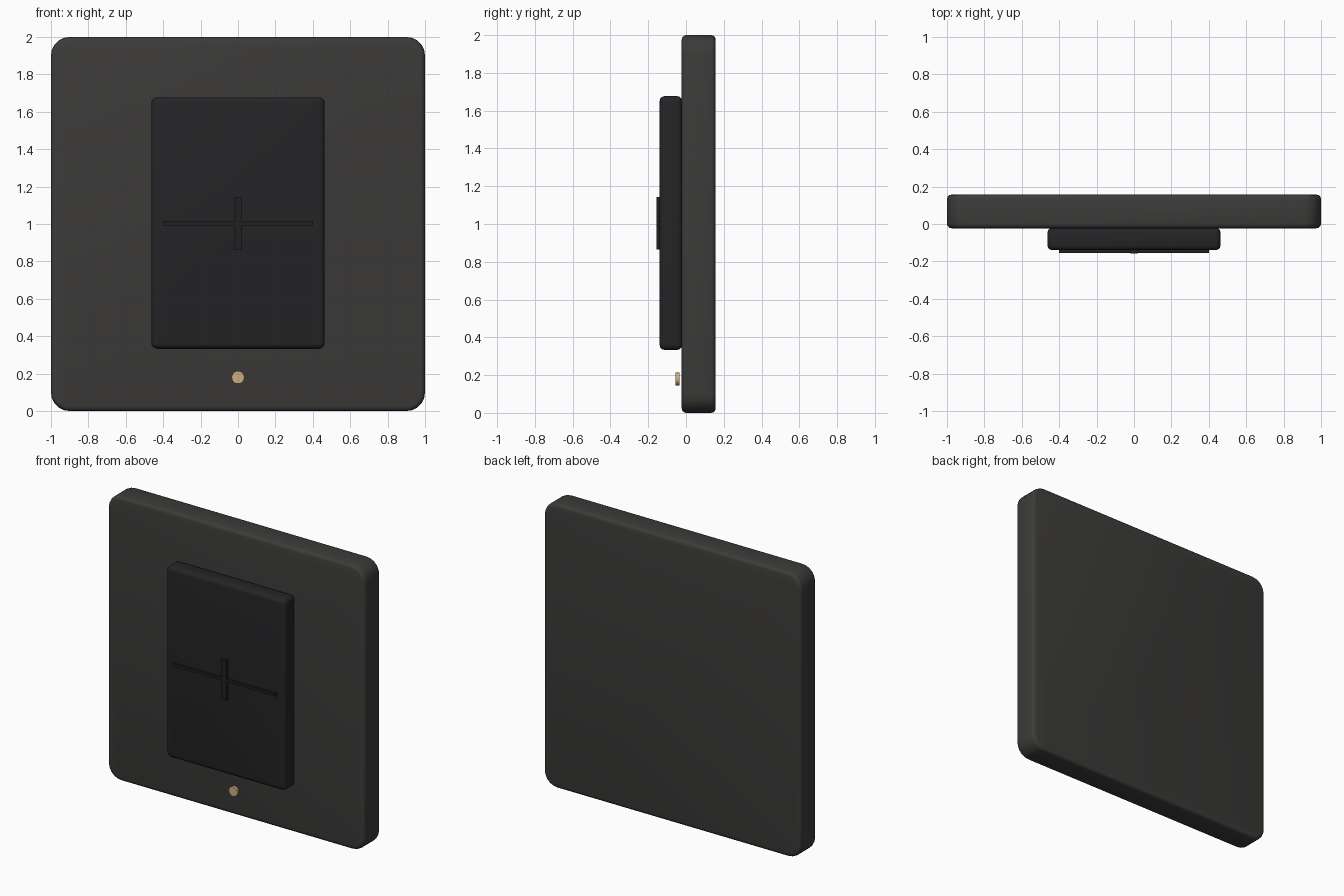
import bpy, bmesh, math
from mathutils import Matrix

if "Cube" in bpy.data.objects:
    bpy.data.objects.remove(bpy.data.objects["Cube"])


def material(name, rgb):
    m = bpy.data.materials.new(name)
    m.diffuse_color = (*rgb, 1)
    m.use_nodes = True
    m.node_tree.nodes["Principled BSDF"].inputs["Base Color"].default_value = m.diffuse_color
    return m


def box(name, x, y, z, mat, corner=0.0, edge=0.0, segs=3):
    """Box from (min, max) ranges; corner rounds the outline, edge softens the rims."""
    bm = bmesh.new()
    bmesh.ops.create_cube(bm, size=1)
    for v in bm.verts:
        for i, (lo, hi) in enumerate((x, y, z)):
            v.co[i] = lo if v.co[i] < 0 else hi
    if corner:
        along_y = [e for e in bm.edges
                   if abs(e.verts[0].co.y - e.verts[1].co.y) > 1e-4]
        bmesh.ops.bevel(bm, geom=along_y, offset=corner, segments=5,
                        profile=0.5, affect='EDGES')
    if edge:
        rims = [e for e in bm.edges
                if abs(e.verts[0].co.y - e.verts[1].co.y) < 1e-4]
        bmesh.ops.bevel(bm, geom=rims, offset=edge, segments=segs,
                        profile=0.5, affect='EDGES')
    return finish(name, bm, mat)


def finish(name, bm, mat):
    bmesh.ops.recalc_face_normals(bm, faces=bm.faces)
    me = bpy.data.meshes.new(name)
    bm.to_mesh(me)
    bm.free()
    me.materials.append(mat)
    ob = bpy.data.objects.new(name, me)
    bpy.context.collection.objects.link(ob)
    bpy.ops.object.select_all(action='DESELECT')
    ob.select_set(True)
    bpy.context.view_layer.objects.active = ob
    bpy.ops.object.shade_smooth_by_angle(angle=math.radians(35))
    return ob


plate_mat = material("plate_grey", (0.045, 0.044, 0.042))
rocker_mat = material("rocker_black", (0.018, 0.018, 0.02))
mark_mat = material("mark_black", (0.014, 0.014, 0.015))
brass_mat = material("indicator_tan", (0.62, 0.42, 0.22))

# Wall plate
box("wall_plate", (-1, 1), (-0.023, 0.157), (0, 2), plate_mat, 0.1, 0.024)
# Rocker button
box("rocker", (-0.463, 0.463), (-0.14, -0.02), (0.333, 1.677), rocker_mat, 0.03, 0.027)
# Raised cross marks on the rocker
box("horizontal_ridge", (-0.4, 0.4), (-0.155, -0.135), (0.993, 1.013), mark_mat)
box("vertical_ridge", (-0.02, 0.02), (-0.157, -0.135), (0.865, 1.143), mark_mat)

# Indicator dot just in front of the plate
bm = bmesh.new()
bmesh.ops.create_cone(bm, cap_ends=True, segments=24, radius1=0.034, radius2=0.034,
                      depth=0.02, matrix=Matrix.Translation((0, -0.045, 0.18))
                      @ Matrix.Rotation(math.pi / 2, 4, 'X'))
finish("indicator_dot", bm, brass_mat)
